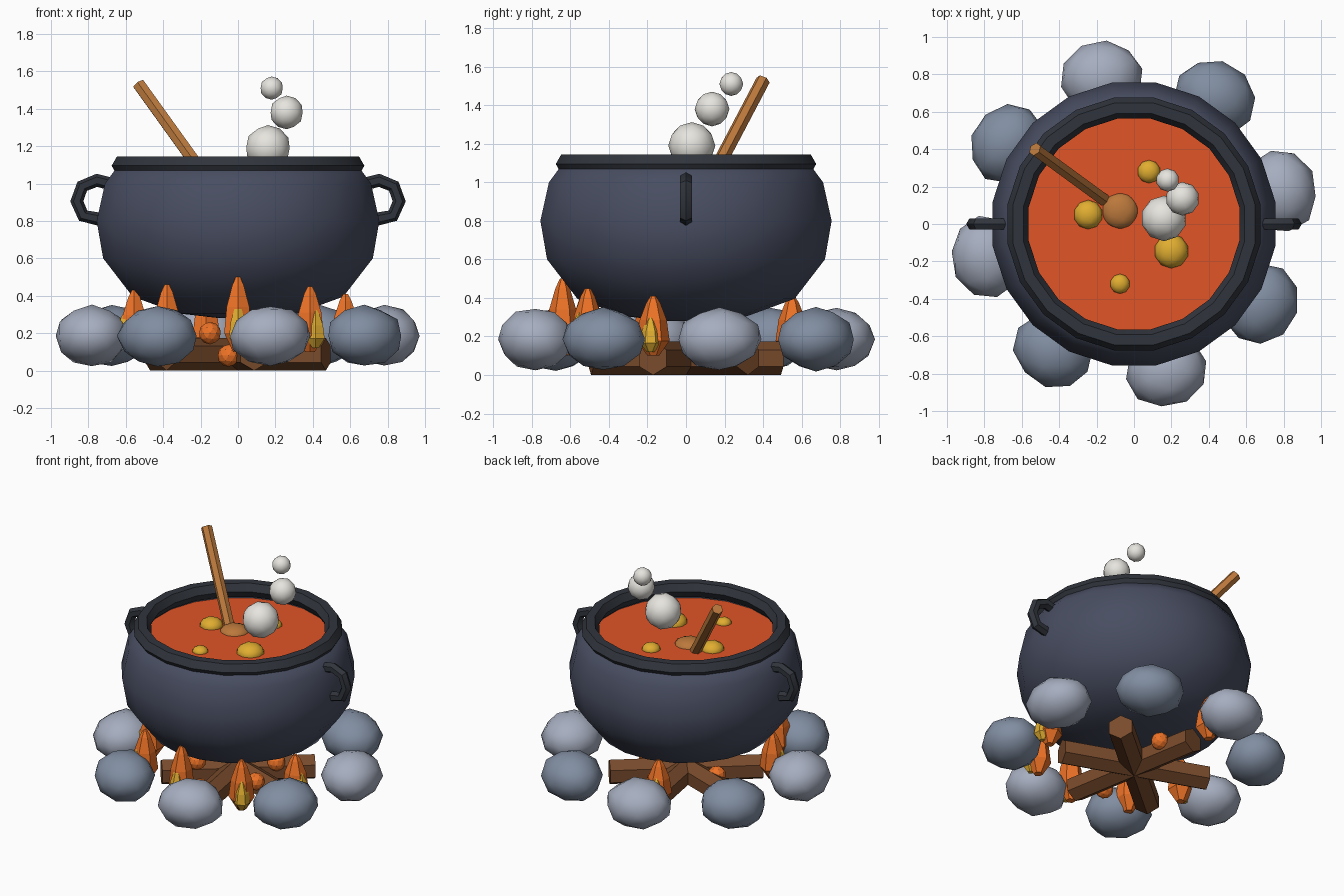
import bpy, bmesh, math, random
from mathutils import Vector, Matrix

if "Cube" in bpy.data.objects:
    bpy.data.objects.remove(bpy.data.objects["Cube"])

random.seed(4)


def mat(name, r, g, b):
    m = bpy.data.materials.new(name)
    m.diffuse_color = (r, g, b, 1)
    m.use_nodes = True
    m.node_tree.nodes["Principled BSDF"].inputs["Base Color"].default_value = m.diffuse_color
    return m


IRON = mat("iron", .065, .075, .12)
DARK = mat("dark_iron", .03, .035, .045)
SOUP = mat("soup", .75, .09, .02)
YELLOW = mat("yellow", .75, .42, .03)
WOOD = mat("wood", .5, .19, .045)
LOG = mat("log_wood", .19, .07, .025)
FIRE = mat("fire", .85, .17, .02)
STEAM = mat("steam_white", .8, .78, .73)
STONE_A = mat("light_stone", .38, .42, .52)
STONE_B = mat("dark_stone", .22, .27, .36)


def finish(name, bm, material, smooth=None):
    bmesh.ops.recalc_face_normals(bm, faces=bm.faces)
    me = bpy.data.meshes.new(name)
    bm.to_mesh(me)
    bm.free()
    ob = bpy.data.objects.new(name, me)
    bpy.context.collection.objects.link(ob)
    me.materials.append(material)
    if smooth:
        bpy.ops.object.select_all(action='DESELECT')
        bpy.context.view_layer.objects.active = ob
        ob.select_set(True)
        bpy.ops.object.shade_smooth_by_angle(angle=math.radians(smooth))
    return ob


def skin(bm, rings, closed=False):
    """Join rings of points with quads; cap the ends unless closed."""
    vs = [[bm.verts.new(p) for p in r] for r in rings]
    n = len(vs[0])
    for a, b in zip(vs, vs[1:] + (vs[:1] if closed else [])):
        for i in range(n):
            bm.faces.new((a[i], a[(i + 1) % n], b[(i + 1) % n], b[i]))
    if not closed:
        bm.faces.new(vs[0])
        bm.faces.new(vs[-1])


def lathe(name, profile, n, material, smooth=None, closed=False, at=(0, 0, 0)):
    bm = bmesh.new()
    off = math.pi / n
    skin(bm, [[(at[0] + r * math.cos(2 * math.pi * i / n + off),
                at[1] + r * math.sin(2 * math.pi * i / n + off), at[2] + z)
               for i in range(n)] for r, z in profile], closed)
    return finish(name, bm, material, smooth)


def rod(name, a, b, r, material):
    """Six-sided stick from a to b with a corner facing down."""
    a, b = Vector(a), Vector(b)
    d = (b - a).normalized()
    side = d.cross(Vector((0, 0, 1))).normalized()
    up = side.cross(d)
    bm = bmesh.new()
    skin(bm, [[c + r * (up * math.cos(k * math.pi / 3) + side * math.sin(k * math.pi / 3))
               for k in range(6)] for c in (a, b)])
    return finish(name, bm, material)


def ball(name, at, size, material, turn=0, jitter=0, smooth=60):
    bm = bmesh.new()
    bmesh.ops.create_icosphere(bm, subdivisions=2, radius=1)
    for v in bm.verts:
        v.co *= 1 + random.uniform(-jitter, jitter)
    bm.transform(Matrix.Translation(at) @ Matrix.Rotation(turn, 4, 'Z')
                 @ Matrix.Diagonal((*size, 1)))
    return finish(name, bm, material, smooth)


# Pot, rim and soup
lathe("pot", [(.1, .28), (.32, .305), (.57, .395), (.73, .6), (.765, .8), (.72, 1.0),
              (.66, 1.08), (.61, 1.09), (.61, .98)], 20, IRON, 50)
lathe("rim", [(.627 + .057 * math.cos(k * math.pi / 3), 1.095 + .057 * math.sin(k * math.pi / 3))
              for k in range(6)], 20, DARK, 40, closed=True)
lathe("soup", [(.608, 1.0), (.608, 1.035)], 20, SOUP)

# Side handles
path = [(.67, .995), (.755, 1.017), (.833, .985), (.862, .905), (.828, .828), (.745, .81)]
for sx, label in ((-1, "left"), (1, "right")):
    bm = bmesh.new()
    rings = []
    for i, (x, z) in enumerate(path):
        p, q = path[max(i - 1, 0)], path[min(i + 1, len(path) - 1)]
        t = Vector((q[0] - p[0], q[1] - p[1])).normalized()
        rings.append([(sx * (x - t.y * .035 * math.cos(k * math.pi / 3)),
                       .035 * math.sin(k * math.pi / 3),
                       z + t.x * .035 * math.cos(k * math.pi / 3)) for k in range(6)])
    skin(bm, rings)
    finish(label + "_handle", bm, DARK, 40)

# Spoon
rod("spoon_handle", (-.12, .1, .96), (-.53, .40, 1.53), .037, WOOD)
ball("spoon_bowl", (-.075, .07, 1.025), (.1, .1, .05), WOOD)

# Soup bubbles and steam puffs
for i, (x, y, r) in enumerate([(-.245, .05, .078), (.08, .28, .062),
                               (.2, -.145, .092), (-.075, -.32, .053)]):
    ball(f"bubble_{i}", (x, y, 1.035), (r, r, r * .7), YELLOW)
for i, (x, y, z, r) in enumerate([(.16, .03, 1.19, .122), (.26, .135, 1.38, .09),
                                  (.18, .235, 1.51, .062)]):
    ball(f"steam_puff_{i}", (x, y, z), (r, r, r), STEAM)

# Ring of stones
for i in range(8):
    a = math.radians(12.5 + 45 * i)
    ball(f"stone_{i}", (.8 * math.cos(a), .8 * math.sin(a), .185), (.195, .22, .163),
         STONE_B if i % 2 else STONE_A, a, .035)

# Crossed logs
for i, deg in enumerate((40, 100, 160)):
    a = math.radians(deg)
    v = Vector((.5 * math.cos(a), .5 * math.sin(a), 0))
    c = Vector((0, 0, .087))
    rod(f"log_{i}", c - v, c + v, .087, LOG)

# Flames with yellow cores on the outer side
shape = [(.03, 0), (.085, .25), (.07, .6), (.037, .88), (.014, 1)]
flames = [(0, -.64, .5), (-.38, -.51, .46), (.385, -.51, .45),
          (.575, -.17, .41), (-.555, -.19, .43), (-.17, .55, .41)]
for i, (x, y, top) in enumerate(flames):
    h = top - .1
    lathe(f"flame_{i}", [(r, z * h) for r, z in shape], 6, FIRE, at=(x, y, .1))
    d = Vector((x, y, 0)).normalized() * .05
    lathe(f"flame_core_{i}", [(r * .65, z * h * .58) for r, z in shape], 6, YELLOW,
          at=(x + d.x, y + d.y, .12))

# Embers between the logs
for i, (x, y, z) in enumerate([(-.05, -.36, .08), (.28, -.2, .15), (.22, .12, .15),
                               (-.15, -.25, .2), (-.28, .05, .14), (.03, .3, .12)]):
    ball(f"ember_{i}", (x, y, z), (.06, .06, .06), FIRE, smooth=None)
